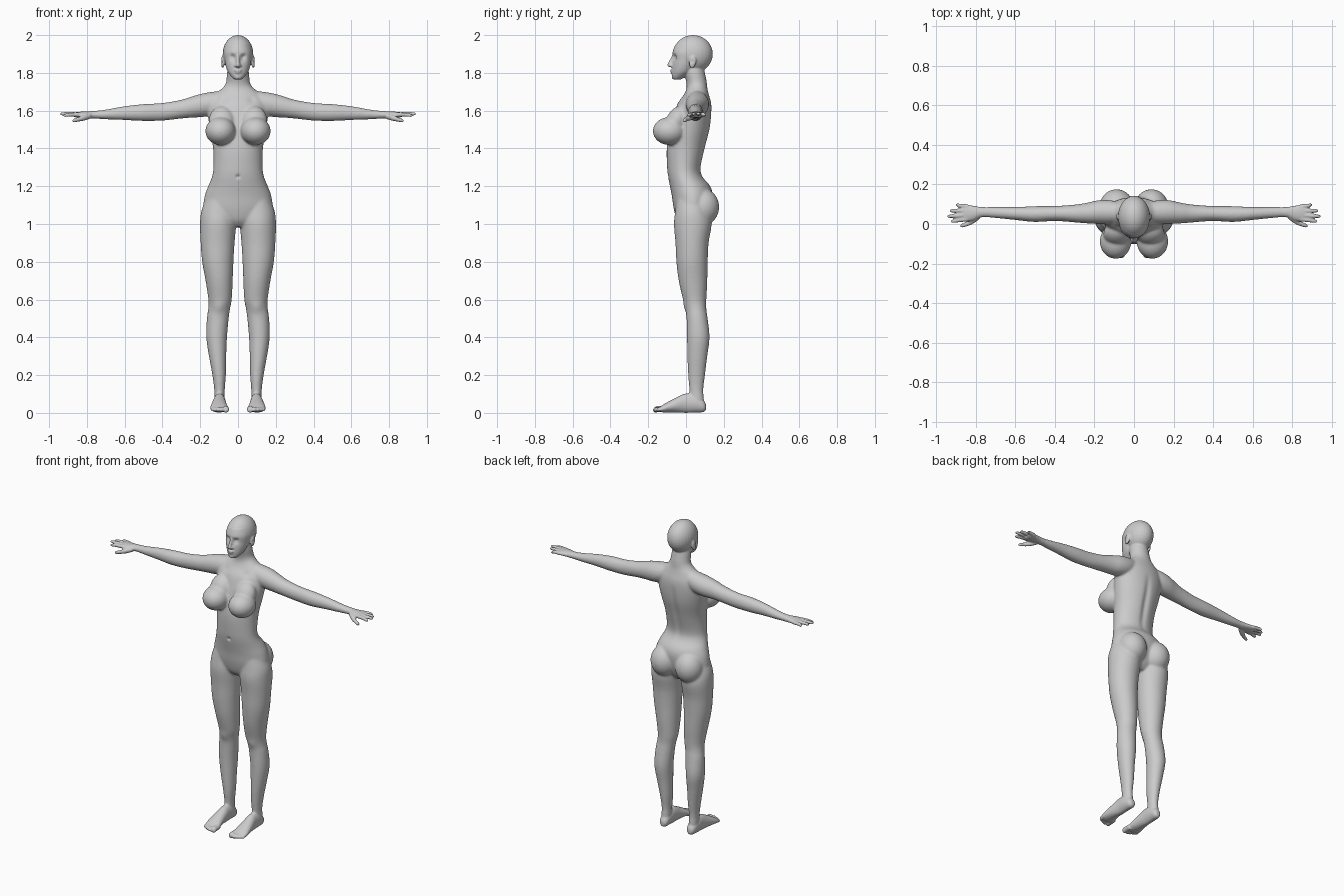
import bpy, bmesh, math
from mathutils import Vector, Matrix

bm = bmesh.new()


def spline(a, b, c, d, t):
    return 0.5 * (2*b + (c - a)*t + (2*a - 5*b + 4*c - d)*t*t + (3*b - a - 3*c + d)*t**3)


def loft(axis, rows, both=True, n=28, steps=4):
    """Closed tube of elliptical sections (along, centre 1, centre 2, radius 1, radius 2)."""
    rows = [Vector(r) for r in rows]
    full = [rows[0]] + rows + [rows[-1]]
    secs = [spline(*full[i:i + 4], s / steps) for i in range(len(rows) - 1) for s in range(steps)]
    secs.append(rows[-1])
    for side in ((1, -1) if both else (1,)):
        rings = []
        for a, c1, c2, r1, r2 in secs:
            ring = []
            for k in range(n):
                t = 2 * math.pi * k / n
                u, v = c1 + r1 * math.cos(t), c2 + r2 * math.sin(t)
                p = {'x': (a, u, v), 'y': (u, a, v), 'z': (u, v, a)}[axis]
                ring.append(bm.verts.new((p[0] * side, p[1], p[2])))
            rings.append(ring)
        faces = [bm.faces.new(rings[0]), bm.faces.new(rings[-1])]
        for p, q in zip(rings, rings[1:]):
            faces += [bm.faces.new((p[k], p[(k+1) % n], q[(k+1) % n], q[k])) for k in range(n)]
        bmesh.ops.recalc_face_normals(bm, faces=faces)


def blob(c, r, both=True, tilt=0):
    """Ellipsoid, mirrored across the middle, tilted about x."""
    for side in ((1, -1) if both else (1,)):
        m = (Matrix.Translation((c[0] * side, c[1], c[2])) @ Matrix.Rotation(tilt, 4, 'X')
             @ Matrix.Diagonal((*r, 1)))
        bmesh.ops.create_uvsphere(bm, u_segments=28, v_segments=18, radius=1, matrix=m)


# torso and neck
loft('z', [(.985, 0, .03, .05, .05), (1.02, 0, .03, .14, .078), (1.08, 0, .033, .182, .098),
           (1.15, 0, .033, .176, .108), (1.2, 0, .022, .158, .107), (1.25, 0, -.003, .138, .092),
           (1.3, 0, -.01, .13, .09), (1.4, 0, 0, .132, .102), (1.5, 0, .02, .148, .107),
           (1.58, 0, .035, .16, .1), (1.64, 0, .045, .155, .088), (1.685, 0, .055, .125, .066),
           (1.72, 0, .058, .082, .055), (1.75, 0, .056, .063, .054), (1.8, 0, .045, .058, .055),
           (1.85, 0, .04, .05, .05)], both=False, n=48)
# chest and hips
blob((.093, -.088, 1.492), (.08, .088, .074))
blob((.085, -.05, 1.545), (.07, .055, .085), tilt=-.45)
blob((.088, .088, 1.09), (.086, .088, .098))
# legs
loft('z', [(1.16, .09, .03, .07, .075), (1.07, .1, .033, .094, .09), (1.0, .105, .036, .096, .1),
           (.9, .108, .032, .09, .088), (.8, .107, .032, .083, .083), (.7, .1, .037, .072, .076),
           (.6, .095, .046, .062, .062), (.55, .1, .053, .058, .055), (.5, .107, .059, .058, .056),
           (.4, .113, .065, .055, .06), (.3, .108, .06, .046, .053), (.2, .1, .056, .036, .045),
           (.12, .098, .055, .028, .037), (.05, .098, .06, .028, .036)])
# feet
loft('y', [(.106, .097, .03, .012, .014), (.092, .097, .036, .026, .032), (.05, .098, .05, .032, .048),
           (.0, .098, .052, .033, .052), (-.05, .1, .042, .039, .04), (-.1, .1, .029, .046, .027),
           (-.125, .1, .022, .045, .019), (-.138, .1, .02, .038, .012)])
for x, tip, r in ((.064, -.168, .0165), (.086, -.172, .0115), (.104, -.165, .011),
                  (.12, -.156, .0105), (.135, -.146, .01)):
    loft('y', [(-.11, x, .02, r, r), (tip + .02, x, .02, r, r), (tip + .005, x, .017, r, r),
               (tip - .003, x, .015, r * .5, r * .5)], n=14)
# arms and palms
loft('x', [(.05, .06, 1.66, .045, .05), (.12, .06, 1.64, .06, .062), (.18, .06, 1.63, .06, .063),
           (.24, .055, 1.62, .052, .057), (.3, .053, 1.608, .045, .05), (.4, .053, 1.594, .038, .047),
           (.5, .05, 1.59, .04, .045), (.6, .053, 1.587, .033, .037), (.7, .058, 1.58, .028, .026),
           (.77, .06, 1.578, .026, .02), (.81, .055, 1.578, .037, .018), (.85, .056, 1.578, .043, .015),
           (.87, .058, 1.578, .038, .011)])
# fingers and thumbs
for y0, y1, tip, dz in ((.024, .014, .925, -.004), (.045, .039, .942, .004),
                        (.067, .067, .93, .003), (.088, .097, .9, -.002)):
    loft('x', [(.84, y0, 1.579, .0115, .011), (.885, (y0 + y1) / 2, 1.581 + dz / 2, .0105, .0105),
               (tip - .01, y1, 1.579 + dz, .0088, .0085), (tip, y1, 1.578 + dz, .004, .004)], n=14)
loft('x', [(.78, .04, 1.572, .016, .014), (.815, .016, 1.562, .016, .015), (.845, .0, 1.554, .012, .012),
           (.868, -.008, 1.548, .01, .01), (.878, -.01, 1.546, .004, .004)], n=14)
# skull and face
blob((0, .037, 1.9), (.081, .105, .1), both=False)
loft('z', [(1.765, 0, -.046, .02, .02), (1.778, 0, -.04, .034, .034), (1.805, 0, -.02, .054, .055),
           (1.84, 0, -.008, .066, .065), (1.87, 0, 0, .071, .07), (1.91, 0, .01, .075, .081),
           (1.95, 0, .02, .064, .076)], both=False)
# nose, lips, ears
loft('z', [(1.895, 0, -.066, .008, .008), (1.87, 0, -.074, .008, .012), (1.848, 0, -.082, .011, .016),
           (1.836, 0, -.082, .013, .015), (1.831, 0, -.078, .01, .01)], both=False, n=16)
blob((.011, -.078, 1.838), (.008, .01, .007))
blob((0, -.073, 1.814), (.021, .011, .0055), both=False)
blob((0, -.071, 1.803), (.018, .011, .006), both=False)
blob((0, -.062, 1.778), (.02, .014, .013), both=False)
blob((.081, .035, 1.858), (.009, .019, .033), tilt=-.15)

mesh = bpy.data.meshes.new("body")
bm.to_mesh(mesh)
bm.free()
body = bpy.data.objects.new("body", mesh)
bpy.context.collection.objects.link(body)
bpy.context.view_layer.objects.active = body
body.select_set(True)

# fuse the parts into one skin
fuse = body.modifiers.new("fuse", 'REMESH')
fuse.mode = 'VOXEL'
fuse.voxel_size = .005
bpy.ops.object.modifier_apply(modifier="fuse")

# soften joins, lightly on hands, feet and face
group = body.vertex_groups.new(name="soft")
group.add([v.index for v in body.data.vertices
           if abs(v.co.x) < .76 and .1 < v.co.z < 1.755], 1, 'REPLACE')
for name, times, vg in (("soften", 22, "soft"), ("polish", 2, "")):
    mod = body.modifiers.new(name, 'SMOOTH')
    mod.factor, mod.iterations, mod.vertex_group = .5, times, vg
    bpy.ops.object.modifier_apply(modifier=name)

# sculpted hollows and swells: centre, falloff radius, push
strokes = [((.031, -.07, 1.883), .017, (0, .017, 0)),      # eye sockets
           ((.031, -.056, 1.88), .009, (0, -.006, 0)),     # eyeballs
           ((.03, -.072, 1.902), .012, (0, -.004, 0)),     # brows
           ((.083, .03, 1.86), .009, (-.007, 0, 0)),       # ear hollows
           ((0, -.1, 1.25), .01, (0, .012, 0)),            # navel
           ((.075, -.03, 1.665), .022, (0, .008, 0)),      # collar hollows
           ((.1, 0, .56), .03, (0, -.006, 0))]             # knees
for v in body.data.vertices:
    p = Vector((abs(v.co.x), v.co.y, v.co.z))
    move = Vector()
    for c, r, push in strokes:
        d = (p - Vector(c)).length / r
        if d < 3:
            move += Vector(push) * math.exp(-d * d)
    # spine groove
    if 1.22 < p.z < 1.62 and p.y > .03 and p.x < .06:
        move.y -= .01 * math.exp(-(p.x / .02) ** 2) * math.sin((p.z - 1.22) / .4 * math.pi)
    if v.co.x < 0:
        move.x = -move.x
    v.co += move
    v.co.z = max(v.co.z, 0)

skin = bpy.data.materials.new("plain grey")
skin.diffuse_color = (.6, .6, .6, 1)
body.data.materials.clear()
body.data.materials.append(skin)
for poly in body.data.polygons:
    poly.material_index = 0
bpy.ops.object.shade_smooth()
